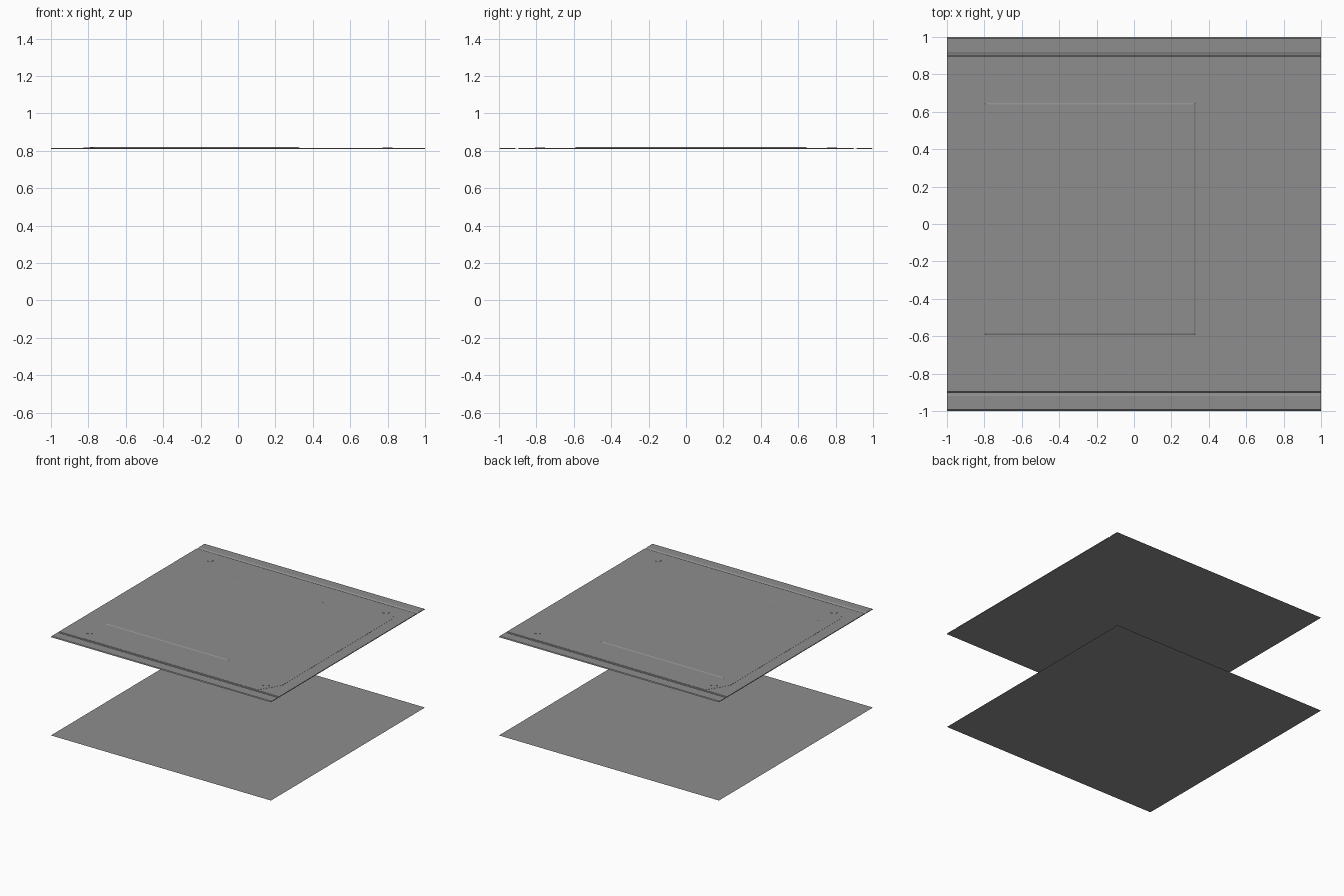
import bpy, bmesh, math

cube = bpy.data.objects.get("Cube")
if cube:
    bpy.data.objects.remove(cube, do_unlink=True)

grey = bpy.data.materials.new("mid_grey")
grey.use_nodes = True
colour = (0.27, 0.27, 0.27, 1)
grey.diffuse_color = colour
grey.node_tree.nodes["Principled BSDF"].inputs["Base Color"].default_value = colour


def finish(name, bm, fix=True):
    if fix:
        bmesh.ops.recalc_face_normals(bm, faces=bm.faces)
    mesh = bpy.data.meshes.new(name)
    bm.to_mesh(mesh)
    bm.free()
    mesh.materials.append(grey)
    obj = bpy.data.objects.new(name, mesh)
    bpy.context.collection.objects.link(obj)
    return obj


def loft(name, lower, upper):
    """Closed solid between two outlines with equal point counts."""
    bm = bmesh.new()
    a = [bm.verts.new(p) for p in lower]
    b = [bm.verts.new(p) for p in upper]
    n = len(a)
    for i in range(n):
        j = (i + 1) % n
        bm.faces.new((a[i], a[j], b[j], b[i]))
    bm.faces.new(a[::-1])
    bm.faces.new(b)
    return finish(name, bm)


def rect(x0, x1, y0, y1, z):
    return [(x0, y0, z), (x1, y0, z), (x1, y1, z), (x0, y1, z)]


def sheet(name, x, y, z):
    """Single downward-facing sheet."""
    bm = bmesh.new()
    bm.faces.new([bm.verts.new(p) for p in rect(-x, x, -y, y, z)])
    return finish(name, bm, fix=False)


BASE, TOP = 0.809, 0.815

# Lower sheet with its slightly lower inner sheet
sheet("lower_sheet", 1, 1, 0.002)
sheet("lower_inner_sheet", 0.81, 0.885, 0)

# Upper panel: profile along y with bevelled ends and two shallow grooves
half = [(0.895, TOP), (0.9, BASE + 0.001), (0.905, BASE + 0.001),
        (0.92, TOP), (0.993, TOP), (1, BASE)]
profile = half + [(-y, z) for y, z in reversed(half)]
loft("upper_panel", [(-1, y, z) for y, z in profile],
     [(1, y, z) for y, z in profile])

# Raised face with cut corners
quarter = [(0.905, 0.72), (0.8, 0.89)]
outline = quarter + [(-x, y) for x, y in reversed(quarter)]
outline += [(-x, -y) for x, y in outline]
loft("raised_face", [(x, y, TOP - 0.002) for x, y in outline],
     [(x, y, TOP + 0.001) for x, y in outline])

# Raised rectangle with sloped sides
loft("raised_rectangle", rect(-0.8, 0.33, -0.595, 0.65, TOP),
     rect(-0.79, 0.32, -0.585, 0.64, 0.82))

# Corner fasteners
for side, sx in (("left", 1), ("right", -1)):
    for end, sy in (("front", -1), ("back", 1)):
        ring = [(sx * 0.8 + 0.027 * math.cos(t * math.tau / 20),
                 sy * 0.78 + 0.027 * math.sin(t * math.tau / 20))
                for t in range(20)]
        loft(f"{end}_{side}_fastener", [(x, y, TOP) for x, y in ring],
             [(x, y, TOP + 0.003) for x, y in ring])
